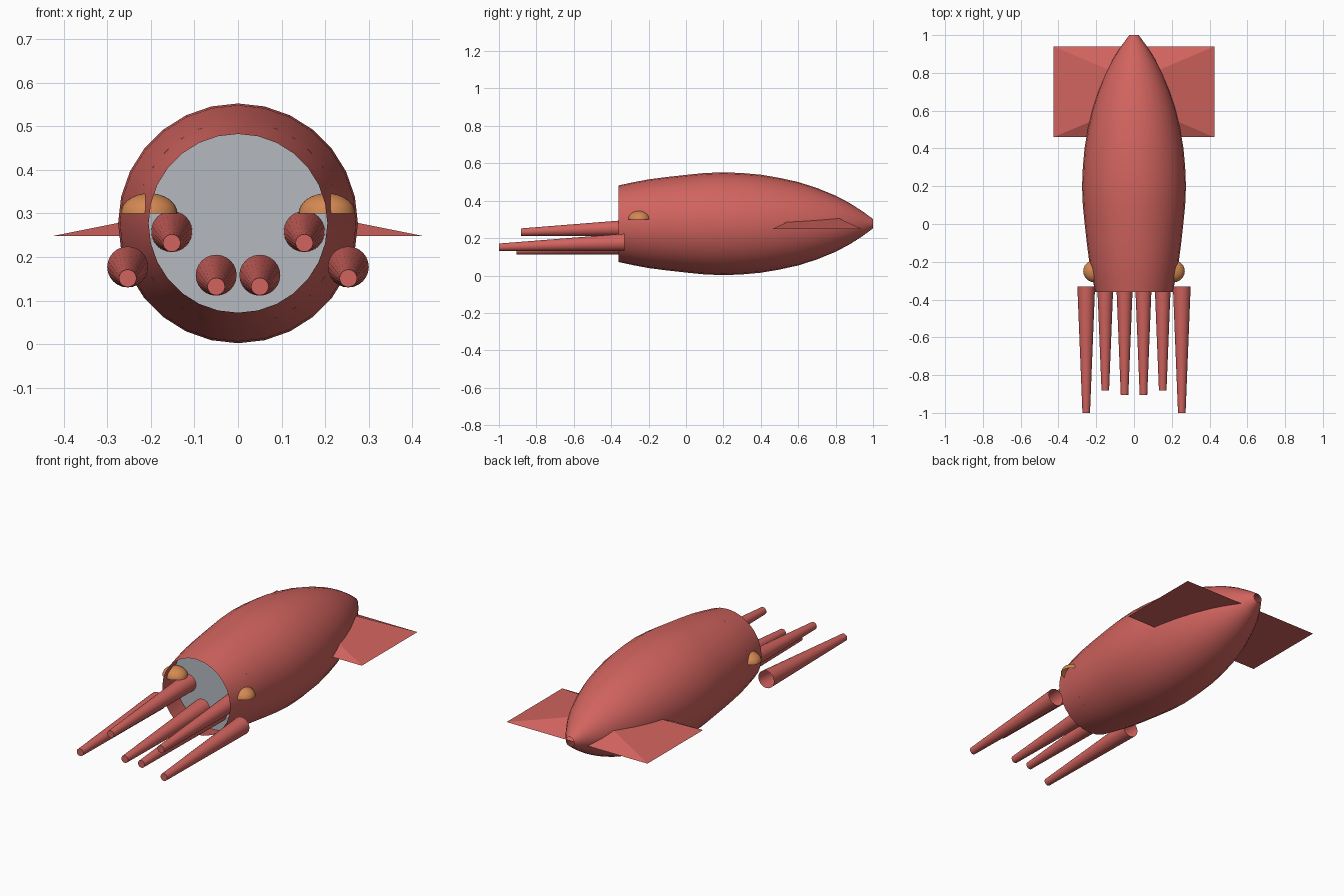
import bpy, bmesh, math
from mathutils import Vector

if "Cube" in bpy.data.objects:
    bpy.data.objects.remove(bpy.data.objects["Cube"])


def material(name, rgb):
    m = bpy.data.materials.new(name)
    m.diffuse_color = (*rgb, 1)
    m.use_nodes = True
    m.node_tree.nodes["Principled BSDF"].inputs["Base Color"].default_value = m.diffuse_color
    return m


RED = material("coral red", (0.64, 0.126, 0.113))
GREY = material("light grey", (0.46, 0.49, 0.53))
ORANGE = material("orange", (0.66, 0.25, 0.085))
AXIS_Z = 0.277


def finish(name, bm, mat, smooth=True):
    bmesh.ops.recalc_face_normals(bm, faces=bm.faces)
    me = bpy.data.meshes.new(name)
    bm.to_mesh(me)
    bm.free()
    me.materials.append(mat)
    ob = bpy.data.objects.new(name, me)
    bpy.context.collection.objects.link(ob)
    if smooth:
        bpy.ops.object.select_all(action='DESELECT')
        ob.select_set(True)
        bpy.context.view_layer.objects.active = ob
        bpy.ops.object.shade_smooth_by_angle(angle=math.radians(35))
    return ob


def tube(bm, rings, sides):
    """Skin rings given as (centre, radius), all facing along y."""
    loops = []
    for c, r in rings:
        loops.append([bm.verts.new((c[0] + r * math.sin(2 * math.pi * i / sides), c[1],
                                    c[2] + r * math.cos(2 * math.pi * i / sides)))
                      for i in range(sides)])
    for a, b in zip(loops, loops[1:]):
        for i in range(sides):
            j = (i + 1) % sides
            bm.faces.new((a[i], a[j], b[j], b[i]))
    return loops


# Hollow body, open at the front
profile = [(-0.36, 0.205), (-0.28, 0.222), (-0.2, 0.237), (-0.1, 0.25), (0, 0.261),
           (0.1, 0.271), (0.2, 0.275), (0.3, 0.271), (0.4, 0.262), (0.5, 0.245),
           (0.6, 0.223), (0.7, 0.191), (0.8, 0.15), (0.87, 0.113), (0.94, 0.069), (1, 0.025)]
bm = bmesh.new()
tube(bm, [((0, y, AXIS_Z), r) for y, r in profile], 28)
finish("body", bm, RED)

# Grey wall set back inside the opening
bm = bmesh.new()
ring = [bm.verts.new((0.234 * math.sin(2 * math.pi * i / 32), -0.212,
                      AXIS_Z + 0.234 * math.cos(2 * math.pi * i / 32))) for i in range(32)]
bm.faces.new(ring)
finish("inner_wall", bm, GREY, False)

# Fins: one shallow hipped wedge passing through the body
bm = bmesh.new()
a, b, c, d = [bm.verts.new((x, y, 0.248)) for x, y in
              ((-0.425, 0.46), (0.425, 0.46), (0.425, 0.94), (-0.425, 0.94))]
e, f = [bm.verts.new((0, y, 0.333)) for y in (0.64, 0.76)]
for face in ((a, b, c, d), (a, b, e), (c, d, f), (b, c, f, e), (d, a, e, f)):
    bm.faces.new(face)
finish("fins", bm, RED, False)

# Tapered tentacles, open at the base and closed at the tip: x, base y, base z
for label, x, y, z in (("upper", 0.152, -0.212, 0.258), ("lower", 0.05, -0.235, 0.158),
                       ("outer", 0.253, -0.33, 0.177)):
    for side, s in (("left", -1), ("right", 1)):
        bm = bmesh.new()
        loops = tube(bm, [(Vector((s * x, y, z)), 0.047),
                          (Vector((s * x, y - 0.67, z - 0.026)), 0.02)], 24)
        bm.faces.new(loops[-1])
        finish(f"{label}_tentacle_{side}", bm, RED)

# Dome eyes, open underneath
for side, s in (("left", -1), ("right", 1)):
    bm = bmesh.new()
    bmesh.ops.create_uvsphere(bm, u_segments=24, v_segments=16, radius=1)
    bmesh.ops.delete(bm, geom=[v for v in bm.verts if v.co.z < -0.01], context='VERTS')
    for v in bm.verts:
        v.co = (s * 0.204 + v.co.x * 0.065, -0.25 + v.co.y * 0.06, 0.3 + v.co.z * 0.046)
    finish(f"eye_{side}", bm, ORANGE)
